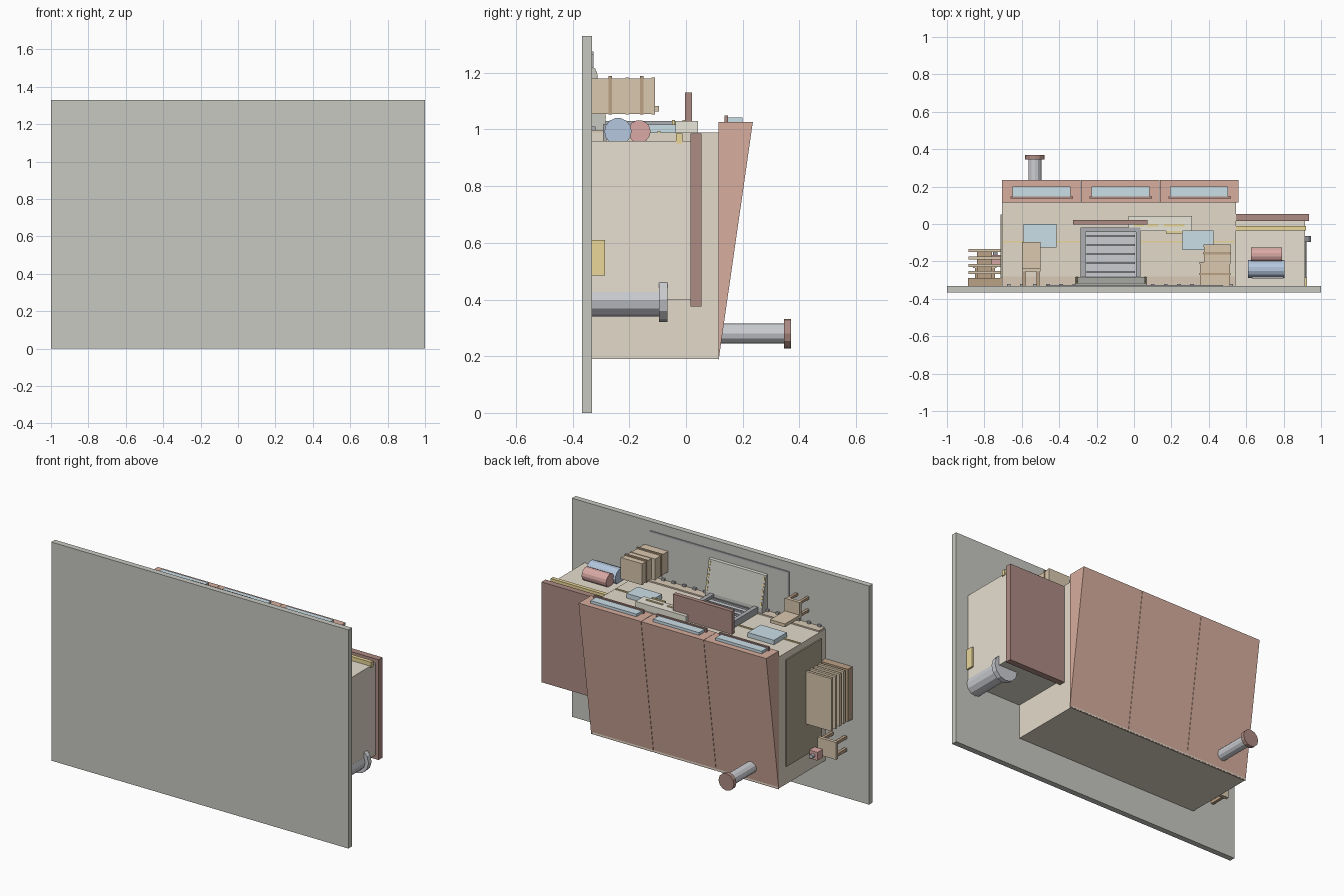
import bpy, bmesh, math
from mathutils import Matrix

if "Cube" in bpy.data.objects:
    bpy.data.objects.remove(bpy.data.objects["Cube"])

COL = dict(concrete=(.58, .58, .54), wall=(.77, .70, .59), annexwall=(.80, .74, .63),
           side=(.42, .38, .28), roof=(.68, .42, .34), dark=(.42, .26, .23), glass=(.60, .74, .80),
           steel=(.60, .61, .64), frame=(.42, .43, .45), wood=(.70, .58, .42), timber=(.50, .36, .24),
           yellow=(.82, .68, .32), cream=(.82, .80, .70), blue=(.46, .57, .73), red=(.70, .40, .38),
           band=(.70, .59, .47))
MATS = {}


def finish(name, bm, col):
    bmesh.ops.recalc_face_normals(bm, faces=bm.faces)
    me = bpy.data.meshes.new(name)
    bm.to_mesh(me)
    bm.free()
    if col not in MATS:
        MATS[col] = bpy.data.materials.new(col)
        MATS[col].diffuse_color = (*COL[col], 1)
    me.materials.append(MATS[col])
    ob = bpy.data.objects.new(name, me)
    bpy.context.collection.objects.link(ob)
    return ob


def box(name, x0, x1, y0, y1, z0, z1, col):
    bm = bmesh.new()
    m = Matrix.Translation(((x0 + x1) / 2, (y0 + y1) / 2, (z0 + z1) / 2)) @ \
        Matrix.Diagonal((x1 - x0, y1 - y0, z1 - z0, 1))
    bmesh.ops.create_cube(bm, size=1, matrix=m)
    return finish(name, bm, col)


def prism(name, profile, x0, x1, col):
    """Extrude a (y, z) profile along x."""
    bm = bmesh.new()
    f = bm.faces.new([bm.verts.new((x0, y, z)) for y, z in profile])
    r = bmesh.ops.extrude_face_region(bm, geom=[f])
    bmesh.ops.translate(bm, vec=(x1 - x0, 0, 0),
                        verts=[v for v in r['geom'] if isinstance(v, bmesh.types.BMVert)])
    return finish(name, bm, col)


def cyl(name, axis, c, r, length, col, n=12):
    bm = bmesh.new()
    rot = Matrix.Rotation(math.pi / 2, 4, 'Y' if axis == 'x' else 'X') if axis != 'z' else Matrix()
    bmesh.ops.create_cone(bm, cap_ends=True, segments=n, radius1=r, radius2=r, depth=length,
                          matrix=Matrix.Translation(c) @ rot)
    return finish(name, bm, col)


G = -.332  # ground level along y

# Yard slab and thin painted lines
box('yard_slab', -1, 1, -.367, G, 0, 1.33, 'concrete')
box('yard_line_long', -.465, .475, G, G + .005, 1.265, 1.275, 'frame')
box('yard_line_short', -.465, -.455, G, G + .005, 1.07, 1.275, 'frame')

# Main hall
box('main_hall', -.705, .545, G, .117, .19, .99, 'wall')
box('hall_side_panel', -.713, -.70, -.29, .05, .30, .95, 'side')
box('hall_plinth', -.70, .54, G, -.28, .98, .998, 'band')
box('hall_trim_line', -.70, .54, -.10, -.09, .98, .995, 'yellow')
for i in range(18):
    x = -.68 + i * .07
    box('plinth_block', x, x + .02, G, G + .012, .99, 1.01, 'frame')

# Sawtooth roof bays with clerestory windows
for i in range(3):
    x = -.705 + i * .4217
    prism('roof_bay', [(.115, .185), (.115, 1.027), (.236, 1.027)], x, x + .4197, 'roof')
    box('clerestory_glass', x + .055, x + .365, .148, .20, 1.02, 1.043, 'glass')
    box('clerestory_sill', x + .045, x + .38, .136, .148, 1.02, 1.05, 'dark')

# Chimney
cyl('chimney_stack', 'y', (-.53, .23, .28), .035, .25, 'steel')
cyl('chimney_cap', 'y', (-.53, .358, .28), .052, .024, 'dark')

# Annex with flat roof
box('annex', .545, .915, G, .018, .40, .96, 'annexwall')
box('annex_roof', .545, .935, .016, .054, .375, .985, 'dark')
box('annex_trim', .545, .92, -.035, -.012, .95, .985, 'yellow')
box('annex_panel', .91, .926, G, -.285, .485, .61, 'yellow')

# Tank at the rear annex corner
cyl('tank', 'y', (.865, -.21, .398), .058, .245, 'steel')
cyl('tank_cap', 'y', (.865, -.08, .40), .08, .03, 'steel')

# Barrels against annex wall
cyl('blue_barrel', 'x', (.708, -.24, .993), .048, .195, 'blue', 14)
cyl('red_barrel', 'x', (.708, -.165, .993), .04, .165, 'red', 14)
box('barrel_rack', .63, .80, -.292, -.28, .95, 1.02, 'frame')

# Roller door, frame, slats
box('door_panel', -.26, .01, -.30, -.04, .98, 1.01, 'steel')
for x in (-.285, .01):
    box('door_jamb', x, x + .025, G, -.02, .98, 1.03, 'frame')
box('door_lintel', -.285, .035, -.042, -.02, .98, 1.03, 'frame')
for i in range(5):
    y = -.262 + i * .048
    box('door_slat', -.255, .005, y, y + .01, 1.0, 1.02, 'frame')

# Loading ramp with yellow edge marks
prism('ramp', [(G, .99), (-.283, .99), (-.283, 1.03), (-.32, 1.215), (G, 1.22)], -.315, .07, 'concrete')
for x in (-.31, .055):
    for i in range(5):
        z = 1.04 + i * .036
        y = -.283 - (z - 1.03) * .2
        prism('ramp_mark', [(y - .01, z), (y + .003, z), (y - .001, z + .02), (y - .014, z + .02)],
              x, x + .01, 'yellow')

# Awning and sign board
box('awning', -.325, .072, -.004, .022, .99, 1.13, 'dark')
box('sign_board', -.03, .31, -.037, .043, .99, 1.03, 'cream')
for x0, x1, y in ((0, .055, -.013), (.07, .13, -.013), (.16, .27, -.013), (.17, .26, -.05)):
    box('sign_stripe', x0, x1, y, y + .012, 1.0, 1.034, 'yellow')

# Front windows
box('window_left', -.592, -.415, -.125, 0, .98, 1.018, 'glass')
box('window_right', .26, .425, -.14, -.035, .98, 1.018, 'glass')

# Chair
box('chair_back', -.60, -.50, -.235, -.095, 1.063, 1.083, 'wood')
box('chair_seat', -.60, -.50, -.255, -.235, 1.063, 1.16, 'wood')
for x in (-.597, -.52):
    for z in (1.066, 1.143):
        box('chair_leg', x, x + .016, G, -.25, z, z + .015, 'timber')

# Stacked crates with bands
for x0, x1, y0, y1 in ((.353, .513, G, -.202), (.375, .515, -.202, -.11)):
    box('crate', x0, x1, y0, y1, 1.055, 1.18, 'wood')
    m = (y0 + y1) / 2
    box('crate_band', x0 - .004, x1 + .004, m - .006, m + .006, 1.052, 1.188, 'timber')
    box('crate_lid', x0 - .003, x1 + .003, y1 - .012, y1, 1.053, 1.183, 'wood')

# Lumber stack on the left side
for i in range(4):
    y = -.268 + i * .039
    box('plank', -.885, -.712, y, y + .016, .49, .81, 'wood')
for z in (.54, .74):
    box('plank_spacer', -.84, -.76, -.29, -.15, z, z + .02, 'timber')
box('lumber_base', -.888, -.705, G, -.288, .49, .81, 'timber')

# Small workbench with vise
box('bench_top', -.86, -.735, -.235, -.215, .28, .385, 'wood')
for x in (-.85, -.76):
    for z in (.285, .36):
        box('bench_leg', x, x + .018, G, -.23, z, z + .018, 'timber')
box('vise', -.77, -.715, -.215, -.165, .27, .32, 'red')
cyl('vise_screw', 'y', (-.742, -.157, .295), .012, .03, 'steel', 8)

for m in bpy.data.materials:
    if m.users and not m.is_grease_pencil:
        m.use_nodes = True
        m.node_tree.nodes["Principled BSDF"].inputs["Base Color"].default_value = m.diffuse_color
